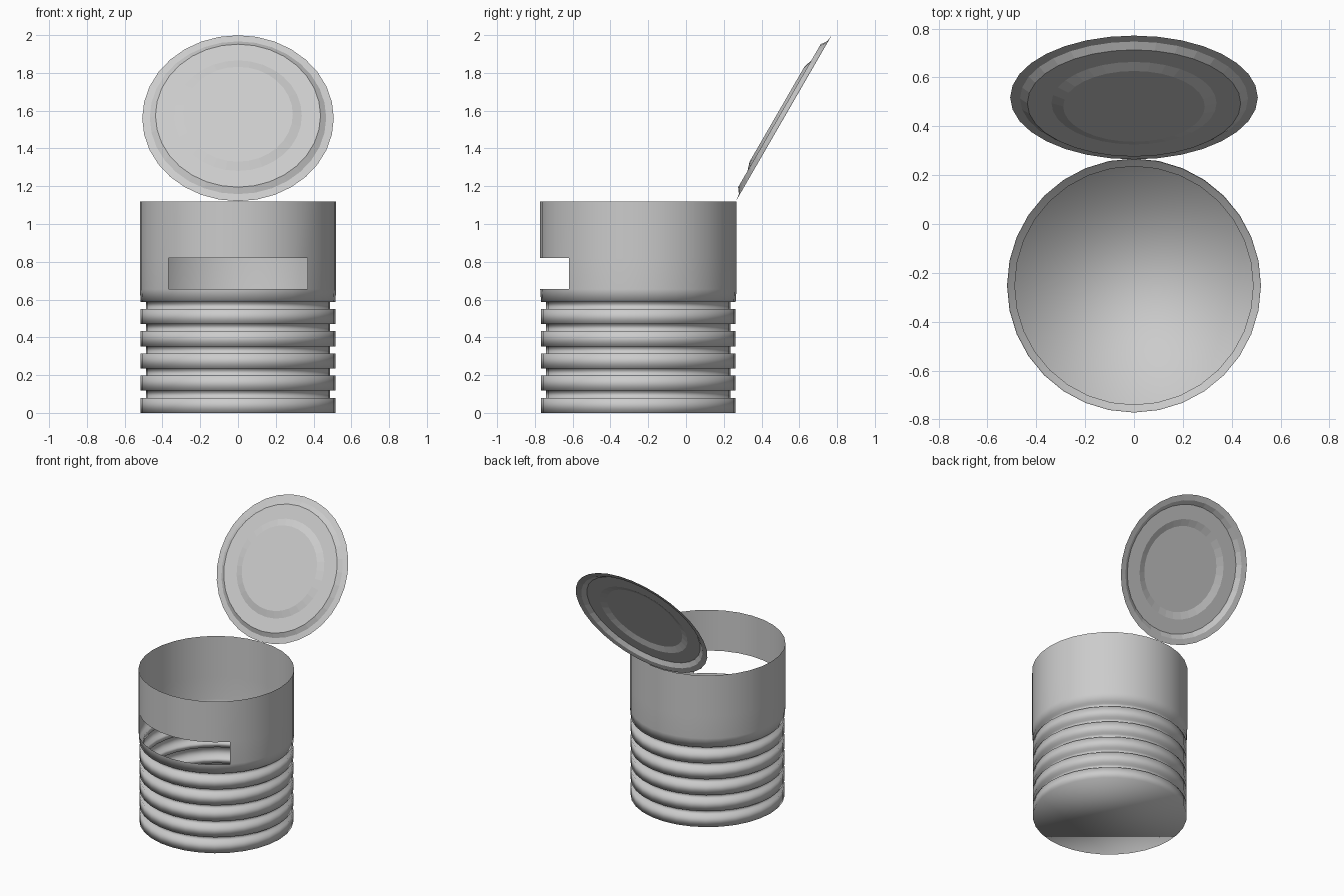
import bpy, bmesh, math
from mathutils import Matrix

if "Cube" in bpy.data.objects:
    bpy.data.objects.remove(bpy.data.objects["Cube"])

SEG = 32


def lathe(name, profile, cap_first=False, cap_last=False, skip=None):
    """Revolve (radius, z) points about z; skip(row, x, y) leaves faces out."""
    bm = bmesh.new()
    rings = []
    for r, z in profile:
        rings.append([bm.verts.new((r * math.cos(math.tau * i / SEG),
                                    r * math.sin(math.tau * i / SEG), z))
                      for i in range(SEG)])
    for row, (a, b) in enumerate(zip(rings, rings[1:])):
        for i in range(SEG):
            j = (i + 1) % SEG
            mid = math.tau * (i + 0.5) / SEG
            if skip and skip(row, math.cos(mid), math.sin(mid)):
                continue
            bm.faces.new((a[i], a[j], b[j], b[i]))
    if cap_first:
        bm.faces.new(rings[0][::-1])
    if cap_last:
        bm.faces.new(rings[-1])
    mesh = bpy.data.meshes.new(name)
    bm.to_mesh(mesh)
    bm.free()
    obj = bpy.data.objects.new(name, mesh)
    bpy.context.collection.objects.link(obj)
    return obj


# Can body: five stepped ridges below a plain wall with a front window
profile = []
for k in range(5):
    z = 0.1175 * k
    profile += [(0.515, z), (0.515, z + 0.08), (0.488, z + 0.08), (0.488, z + 0.1175)]
profile += [(0.515, 0.5875), (0.52, 0.655), (0.52, 0.82), (0.52, 1.12)]
window_row = len(profile) - 3
body = lathe("can_body", profile, cap_first=True,
             skip=lambda row, x, y: row == window_row and y < -0.7071)
body.location = (0, -0.252, 0)
body.data.shade_smooth()

# Open lid: thin disc with two raised steps, hinged at the back rim
lid = lathe("can_lid", [(0.507, 0), (0.467, 0.005), (0.437, 0.027),
                        (0.338, 0.027), (0.29, 0.042)], cap_last=True)
lid.matrix_world = Matrix.Translation((0, 0.518, 1.56)) @ Matrix.Rotation(math.radians(60), 4, 'X')
